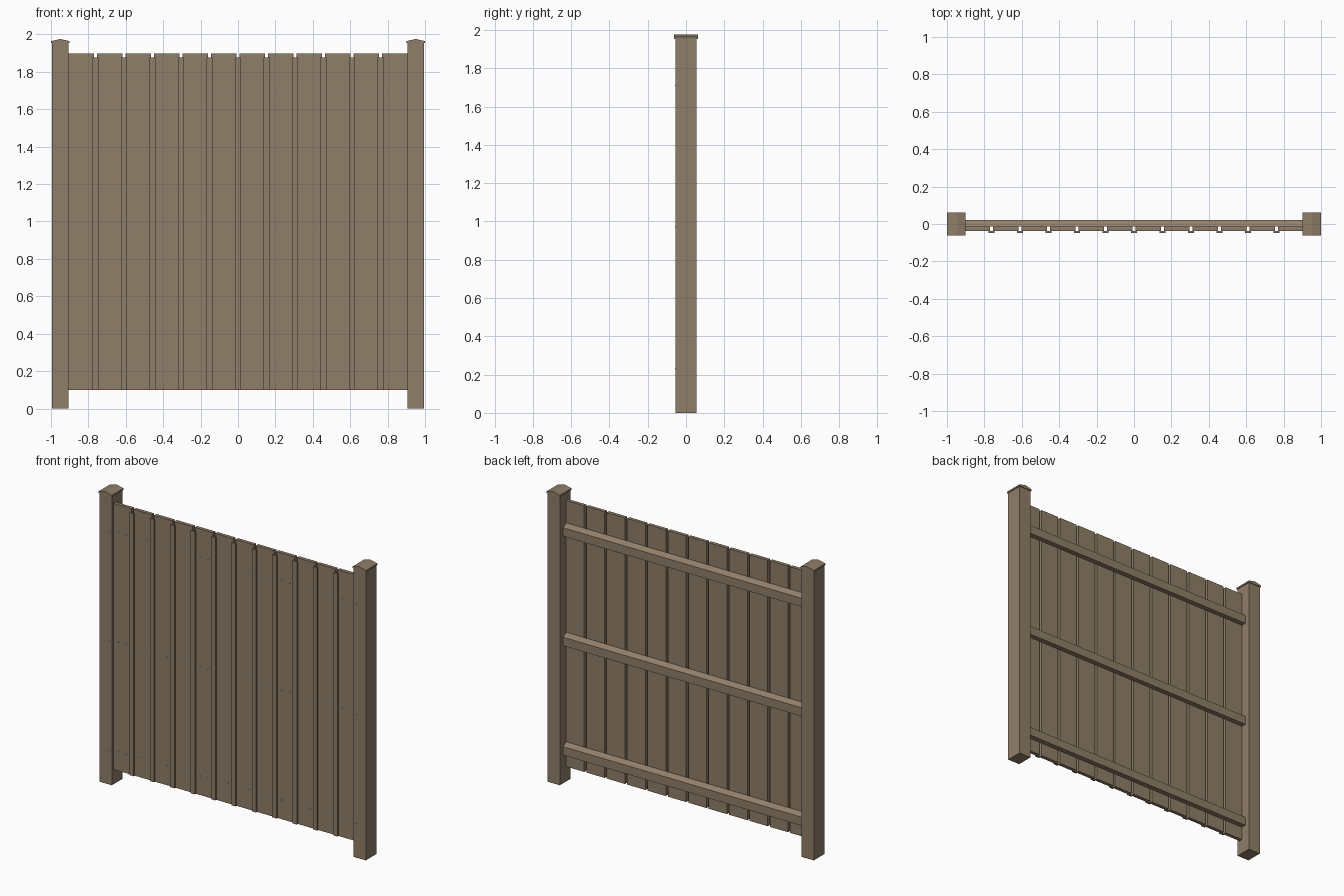
import bpy, bmesh, math
from mathutils import Matrix

if "Cube" in bpy.data.objects:
    bpy.data.objects.remove(bpy.data.objects["Cube"])


def material(name, rgb):
    m = bpy.data.materials.new(name)
    m.diffuse_color = (*rgb, 1)
    m.use_nodes = True
    m.node_tree.nodes["Principled BSDF"].inputs["Base Color"].default_value = m.diffuse_color
    return m


WOOD = material("brown_wood", (0.28, 0.21, 0.14))
NAIL = material("nail_metal", (0.20, 0.16, 0.11))


def finish(name, bm, mat):
    bmesh.ops.recalc_face_normals(bm, faces=bm.faces)
    me = bpy.data.meshes.new(name)
    bm.to_mesh(me)
    bm.free()
    me.materials.append(mat)
    ob = bpy.data.objects.new(name, me)
    bpy.context.collection.objects.link(ob)
    return ob


def box(name, x0, x1, y0, y1, z0, z1):
    bm = bmesh.new()
    bmesh.ops.create_cube(bm, size=1)
    for v in bm.verts:
        v.co.x = x1 if v.co.x > 0 else x0
        v.co.y = y1 if v.co.y > 0 else y0
        v.co.z = z1 if v.co.z > 0 else z0
    return finish(name, bm, WOOD)


def extrude(name, start, offset):
    """Prism from a cross-section and a sweep vector."""
    bm = bmesh.new()
    f = bm.faces.new([bm.verts.new(p) for p in start])
    r = bmesh.ops.extrude_face_region(bm, geom=[f])
    verts = [g for g in r["geom"] if isinstance(g, bmesh.types.BMVert)]
    bmesh.ops.translate(bm, verts=verts, vec=offset)
    # keep the start cap as a closed end
    if not f.is_valid:
        bmesh.ops.holes_fill(bm, edges=bm.edges)
    return finish(name, bm, WOOD)


RAIL_Z = (0.23, 0.97, 1.71)
PITCH, WIDTH = 0.1525, 0.1365

# posts with low gabled caps
for side, s in (("left", -1), ("right", 1)):
    cx = 0.95 * s
    box(side + "_post", cx - 0.045, cx + 0.045, -0.056, 0.056, 0, 1.958)
    section = [(-0.05, 1.953), (0.05, 1.953), (0.05, 1.964), (0, 1.976), (-0.05, 1.964)]
    extrude(side + "_post_cap", [(cx + x, -0.0615, z) for x, z in section], (0, 0.123, 0))

# rails with a sloping top on the back
for label, z in zip(("lower", "middle", "upper"), RAIL_Z):
    section = [(-0.013, z - 0.04), (0.021, z - 0.04), (0.021, z + 0.018), (-0.013, z + 0.038)]
    extrude(label + "_rail", [(-0.91, y, h) for y, h in section], (1.82, 0, 0))

# boards, and battens covering the gaps
centres = [(i - 5.5) * PITCH for i in range(12)]
for i, x in enumerate(centres):
    box(f"board_{i + 1}", x - WIDTH / 2, x + WIDTH / 2, -0.037, -0.013, 0.1, 1.899)
    if i < 11:
        g = x + PITCH / 2
        box(f"batten_{i + 1}", g - 0.016, g + 0.016, -0.048, -0.037, 0.1, 1.876)

# nail heads on boards and posts
bm = bmesh.new()
spots = [(x + d, -0.037) for x in centres for d in (-0.03, 0.03)]
spots += [(-0.925, -0.056), (0.925, -0.056)]
for z in RAIL_Z:
    for x, y in spots:
        bmesh.ops.create_cone(bm, cap_ends=True, segments=8, radius1=0.003, radius2=0.003, depth=0.002,
                              matrix=Matrix.Translation((x, y, z)) @ Matrix.Rotation(math.pi / 2, 4, 'X'))
finish("nail_heads", bm, NAIL)
